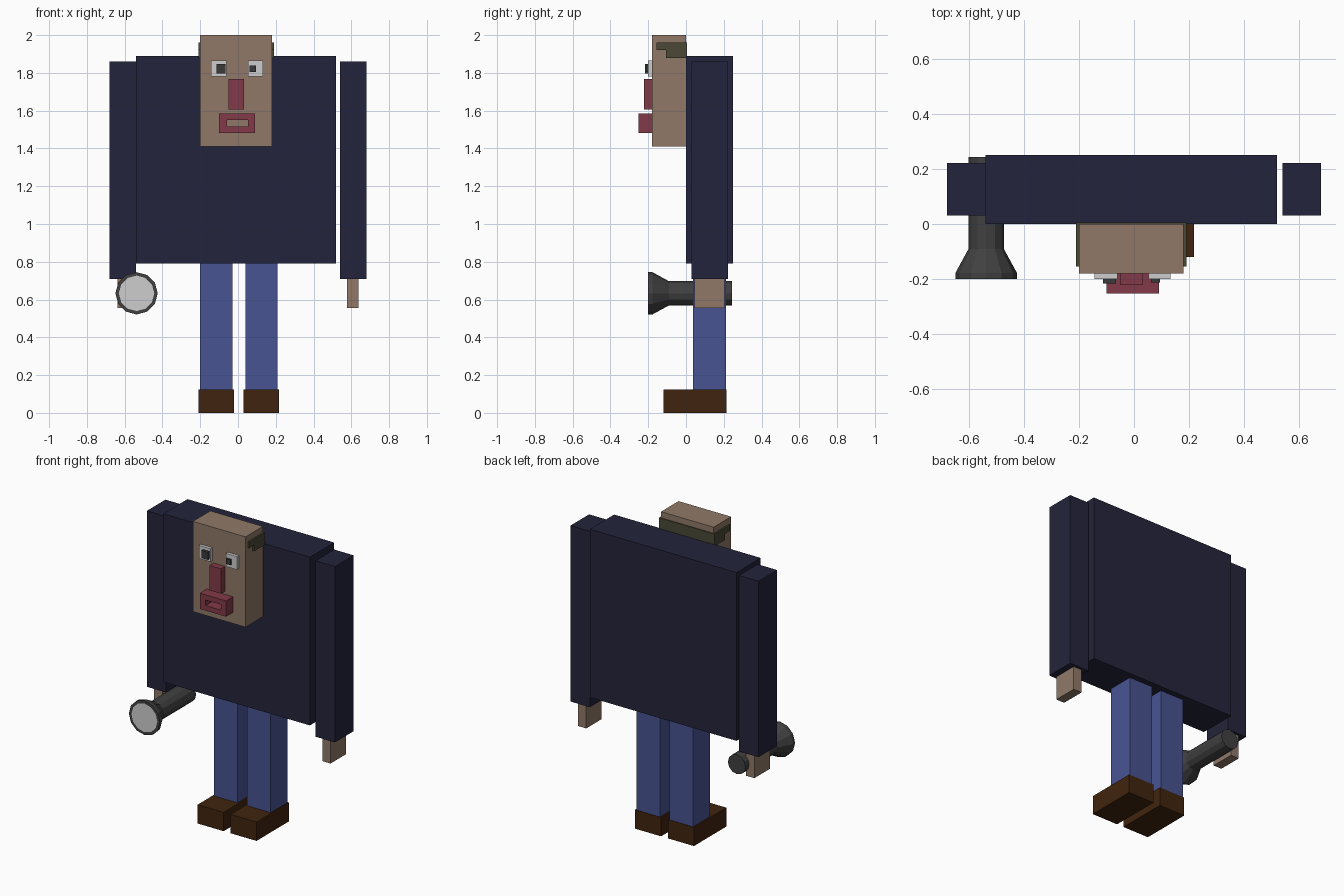
import bpy, bmesh
from math import cos, sin, tau

cube = bpy.data.objects.get("Cube")
if cube:
    bpy.data.objects.remove(cube, do_unlink=True)


def material(name, *rgb):
    """Flat material from display (0-255) colour, stored as linear."""
    lin = [((c / 255 + 0.055) / 1.055) ** 2.4 if c > 10 else c / 255 / 12.92 for c in rgb]
    m = bpy.data.materials.new(name)
    m.use_nodes = True
    m.diffuse_color = (*lin, 1)
    m.node_tree.nodes["Principled BSDF"].inputs["Base Color"].default_value = (*lin, 1)
    return m


skin = material("skin", 144, 121, 104)
navy = material("navy_cloth", 36, 36, 60)
denim = material("blue_trousers", 72, 84, 146)
leather = material("brown_leather", 64, 36, 14)
maroon = material("maroon", 130, 58, 72)
olive = material("olive_hair", 74, 72, 54)
white = material("pale_white", 206, 206, 206)
dark = material("dark_pupil", 58, 58, 58)
metal = material("dark_metal", 64, 64, 64)


def finish(name, bm, *mats):
    bmesh.ops.recalc_face_normals(bm, faces=bm.faces)
    me = bpy.data.meshes.new(name)
    bm.to_mesh(me)
    bm.free()
    for m in mats:
        me.materials.append(m)
    ob = bpy.data.objects.new(name, me)
    bpy.context.scene.collection.objects.link(ob)
    return ob


def box(name, mat, x, y, z):
    """Box spanning the given (min, max) ranges."""
    bm = bmesh.new()
    bmesh.ops.create_cube(bm, size=1)
    for v in bm.verts:
        v.co = [r[0] + (c + 0.5) * (r[1] - r[0]) for c, r in zip(v.co, (x, y, z))]
    return finish(name, bm, mat)


def prism(name, mat, outline, depth, place):
    """Extrude a 2D outline between two depths; place maps (u, v, d) to space."""
    bm = bmesh.new()
    rings = [[bm.verts.new(place(u, v, d)) for u, v in outline] for d in depth]
    n = len(outline)
    for ring in rings:
        bm.faces.new(ring)
    for i in range(n):
        j = (i + 1) % n
        bm.faces.new((rings[0][i], rings[0][j], rings[1][j], rings[1][i]))
    return finish(name, bm, mat)


# Body and head
box("torso", navy, (-0.54, 0.52), (0, 0.25), (0.79, 1.89))
box("head", skin, (-0.2, 0.18), (-0.18, 0), (1.41, 2))

# Limbs on both sides
for side, s in (("right", -1), ("left", 1)):
    def span(a, b, shift=0):
        return sorted((s * a + shift, s * b + shift))
    box(side + "_sleeve", navy, span(0.54, 0.68), (0.03, 0.222), (0.71, 1.86))
    box(side + "_hand", skin, span(0.578, 0.638), (0.045, 0.205), (0.555, 0.71))
    box(side + "_trouser_leg", denim, span(0.035, 0.205, 0.005), (0.037, 0.212), (0.12, 0.79))
    box(side + "_shoe", leather, span(0.025, 0.213, 0.005), (-0.12, 0.215), (0, 0.123))

# Hair: stepped plates over the temples and a band behind the head
temple = [(-0.155, 1.96), (0.004, 1.96), (0.004, 1.88), (-0.105, 1.88),
          (-0.105, 1.92), (-0.155, 1.92)]
for side, depth in (("right", (-0.21, -0.2)), ("left", (0.18, 0.19))):
    prism(side + "_temple_hair", olive, temple, depth, lambda u, v, d: (d, u, v))
box("back_hair", olive, (-0.21, 0.19), (-0.004, 0.006), (1.88, 1.96))

# Eyes, with uneven pupils
box("right_eye", white, (-0.143, -0.06), (-0.2, -0.18), (1.78, 1.866))
box("left_eye", white, (0.052, 0.132), (-0.2, -0.18), (1.78, 1.866))
box("right_pupil", dark, (-0.113, -0.066), (-0.217, -0.2), (1.798, 1.848))
box("left_pupil", dark, (0.061, 0.094), (-0.212, -0.2), (1.804, 1.839))

# Nose and open mouth
box("nose", maroon, (-0.05, 0.032), (-0.222, -0.18), (1.605, 1.768))
lips_y = (-0.252, -0.18)
box("upper_lip", maroon, (-0.1, 0.09), lips_y, (1.551, 1.585))
box("lower_lip", maroon, (-0.1, 0.09), lips_y, (1.482, 1.515))
box("right_lip_corner", maroon, (-0.1, -0.058), lips_y, (1.515, 1.551))
box("left_lip_corner", maroon, (0.053, 0.09), lips_y, (1.515, 1.551))

# Torch: turned profile of (y, radius), with a pale lens at the front
profile = [(0.243, 0.064), (-0.09, 0.064), (-0.178, 0.112), (-0.2, 0.112), (-0.2, 0.094)]
sides = 12
bm = bmesh.new()
rings = [[bm.verts.new((-0.537 + r * cos(tau * k / sides), y, 0.633 + r * sin(tau * k / sides)))
          for k in range(sides)] for y, r in profile]
for a, b in zip(rings, rings[1:]):
    for k in range(sides):
        n = (k + 1) % sides
        bm.faces.new((a[k], a[n], b[n], b[k]))
bm.faces.new(rings[0])
lens = bm.faces.new(rings[-1])
lens.material_index = 1
finish("torch", bm, metal, white)
